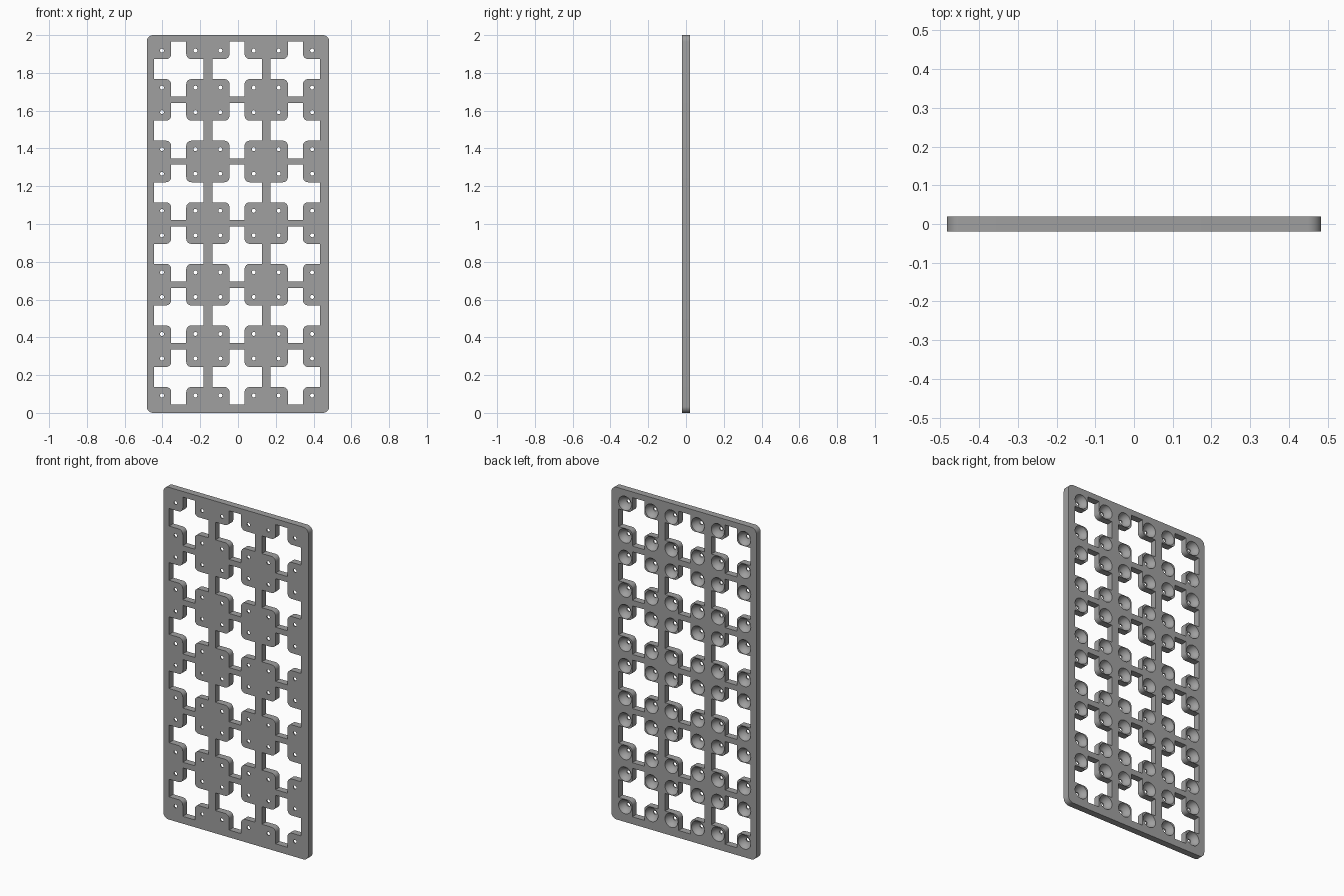
import bpy, bmesh, math
from mathutils import Matrix, Vector

cube = bpy.data.objects.get("Cube")
if cube:
    bpy.data.objects.remove(cube, do_unlink=True)

WIDTH, HEIGHT, THICK, CORNER = 0.966, 2.0, 0.04, 0.034
ARM_X, ARM_Z = 0.131, 0.146        # half reach of each cross opening
BAR_X, BAR_Z = 0.04, 0.053         # half width of its arms
FILLET = 0.027
HOLE_X, HOLE_Z = 0.0885, 0.098     # hole offset from a cell centre
DISH_R, DISH_DEPTH = 0.043, 0.034

cells = [(-0.005 + 0.309 * c, 1.005 + 0.326 * (r - 2.5))
         for c in (-1, 0, 1) for r in range(6)]
holes = [(x + sx * HOLE_X, z + sz * HOLE_Z)
         for x, z in cells for sx in (-1, 1) for sz in (-1, 1)]

grey = bpy.data.materials.new("plain_grey")
grey.use_nodes = True
colour = (0.35, 0.35, 0.35, 1)
grey.diffuse_color = colour
grey.node_tree.nodes["Principled BSDF"].inputs["Base Color"].default_value = colour


def arc(cx, cz, r, start, end, steps=8):
    return [(cx + r * math.cos(a), cz + r * math.sin(a)) for a in
            (math.radians(start + (end - start) * i / steps) for i in range(steps + 1))]


def extrude(bm, outline, y0, y1):
    face = bm.faces.new([bm.verts.new((x, y0, z)) for x, z in outline])
    new = bmesh.ops.extrude_face_region(bm, geom=[face])["geom"]
    moved = [v for v in new if isinstance(v, bmesh.types.BMVert)]
    bmesh.ops.translate(bm, verts=moved, vec=(0, y1 - y0, 0))


def finish(bm, name):
    bmesh.ops.recalc_face_normals(bm, faces=bm.faces[:])
    mesh = bpy.data.meshes.new(name)
    bm.to_mesh(mesh)
    bm.free()
    mesh.materials.append(grey)
    obj = bpy.data.objects.new(name, mesh)
    bpy.context.collection.objects.link(obj)
    return obj


# Rounded rectangular plate
bm = bmesh.new()
cx, cz = WIDTH / 2 - CORNER, HEIGHT / 2 - CORNER
outline = []
for i, (sx, sz) in enumerate([(1, 1), (-1, 1), (-1, -1), (1, -1)]):
    outline += arc(sx * cx, sz * cz + HEIGHT / 2, CORNER, 90 * i, 90 * i + 90)
extrude(bm, outline, -THICK / 2, THICK / 2)
plate = finish(bm, "perforated_plate")

# Cross openings with rounded inner corners
quarter = ([(ARM_X, BAR_Z)]
           + arc(BAR_X + FILLET, BAR_Z + FILLET, FILLET, 270, 180)
           + [(BAR_X, ARM_Z)])
cross = []
for sx, sz in [(1, 1), (-1, 1), (-1, -1), (1, -1)]:
    part = [(sx * x, sz * z) for x, z in quarter]
    cross += part if sx * sz > 0 else part[::-1]
bm = bmesh.new()
for x, z in cells:
    extrude(bm, [(x + u, z + v) for u, v in cross], -THICK, THICK)
cross_cutter = finish(bm, "cross_cutter")

# Round dishes in the back
bm = bmesh.new()
radius = (DISH_R ** 2 + DISH_DEPTH ** 2) / (2 * DISH_DEPTH)
turn = Matrix.Rotation(math.pi / 2, 4, "X")
for x, z in holes:
    place = Matrix.Translation(Vector((x, THICK / 2 - DISH_DEPTH + radius, z)))
    bmesh.ops.create_uvsphere(bm, u_segments=32, v_segments=20, radius=radius,
                              matrix=place @ turn)
dish_cutter = finish(bm, "dish_cutter")

# Pin holes through the front
bm = bmesh.new()
for x, z in holes:
    extrude(bm, arc(x, z, 0.0105, 0, 337.5, 15), -THICK, THICK)
pin_cutter = finish(bm, "pin_cutter")

# Cut everything and bake the result
cutters = [cross_cutter, dish_cutter, pin_cutter]
for cutter in cutters:
    cutter.hide_render = True
    mod = plate.modifiers.new(cutter.name, "BOOLEAN")
    mod.operation, mod.solver, mod.object = "DIFFERENCE", "EXACT", cutter
graph = bpy.context.evaluated_depsgraph_get()
baked = bpy.data.meshes.new_from_object(plate.evaluated_get(graph))
plate.modifiers.clear()
plate.data = baked
for cutter in cutters:
    bpy.data.objects.remove(cutter, do_unlink=True)

bpy.ops.object.select_all(action="DESELECT")
plate.select_set(True)
bpy.context.view_layer.objects.active = plate
bpy.ops.object.shade_smooth_by_angle(angle=math.radians(30))
